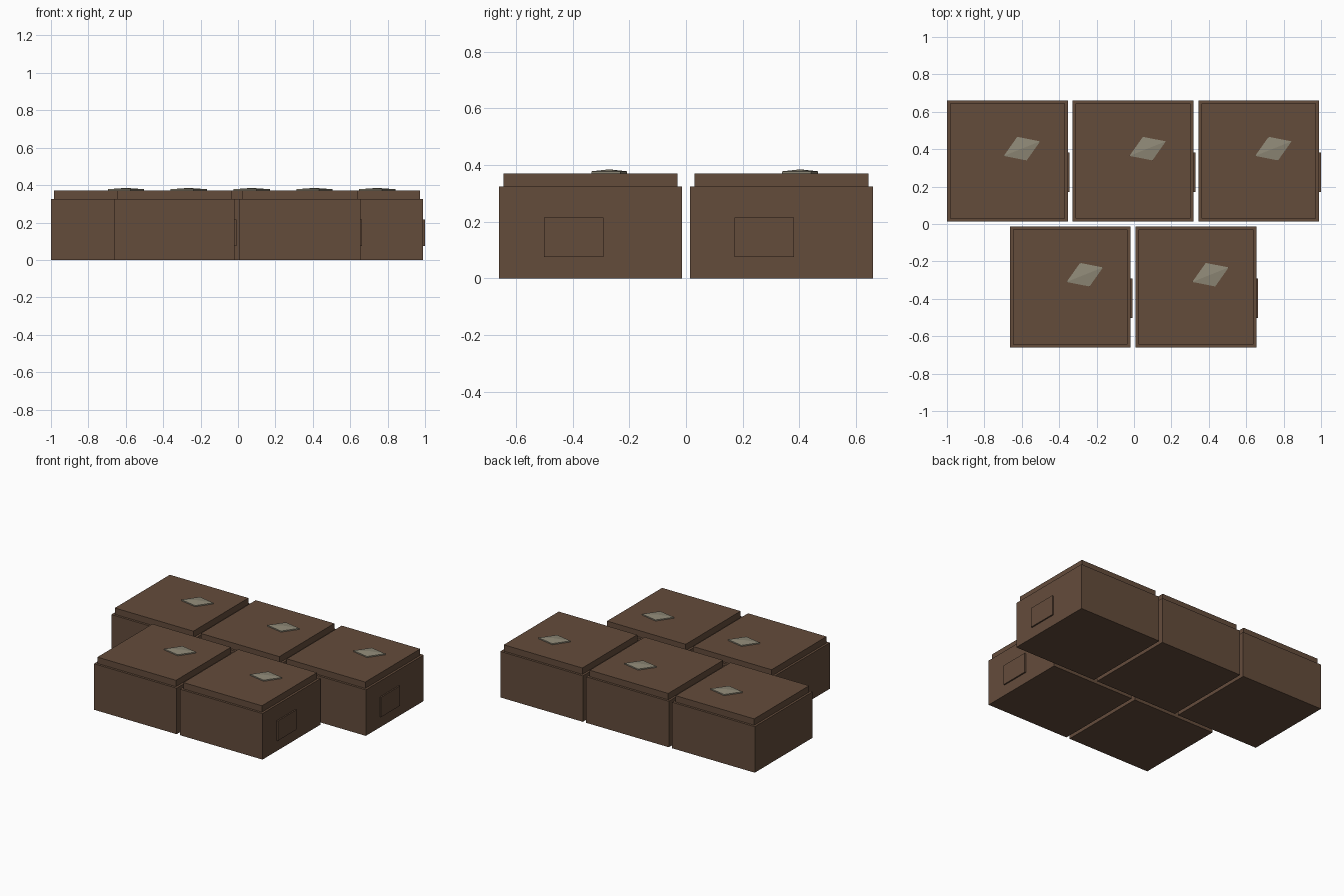
import bpy, math

if "Cube" in bpy.data.objects:
    bpy.data.objects.remove(bpy.data.objects["Cube"])

def material(name, rgb):
    m = bpy.data.materials.new(name)
    m.diffuse_color = (*rgb, 1)
    m.use_nodes = True
    m.node_tree.nodes["Principled BSDF"].inputs["Base Color"].default_value = m.diffuse_color
    return m

BROWN = material("brown clay", (0.127, 0.072, 0.044))
STONE = material("pale stone", (0.275, 0.25, 0.185))

def box(name, centre, size):
    bpy.ops.mesh.primitive_cube_add(size=1, location=centre)
    o = bpy.context.object
    o.name = name
    o.scale = size
    o.data.materials.append(BROWN)

def chip(name, centre):
    # flattened octahedron, half sunk in the lid
    bpy.ops.mesh.primitive_uv_sphere_add(segments=4, ring_count=2, radius=1, location=centre)
    o = bpy.context.object
    o.name = name
    o.scale = (0.121, 0.0785, 0.014)
    o.rotation_euler.z = math.radians(21.8)
    o.data.materials.append(STONE)

def block(i, x, y):
    box(f"block_body_{i}", (x, y, 0.1625), (0.646, 0.646, 0.325))
    box(f"block_lid_{i}", (x, y, 0.345), (0.614, 0.614, 0.05))
    # raised plate on the right side
    box(f"side_plate_{i}", (x + 0.323, y - 0.06, 0.145), (0.019, 0.21, 0.14))
    chip(f"stone_chip_{i}", (x + 0.078, y + 0.066, 0.371))

# staggered rows: three blocks behind, two in front
centres = [(-0.677 + 0.672 * k, 0.337) for k in range(3)]
centres += [(-0.341 + 0.672 * k, -0.337) for k in range(2)]
for i, (x, y) in enumerate(centres, 1):
    block(i, x, y)
